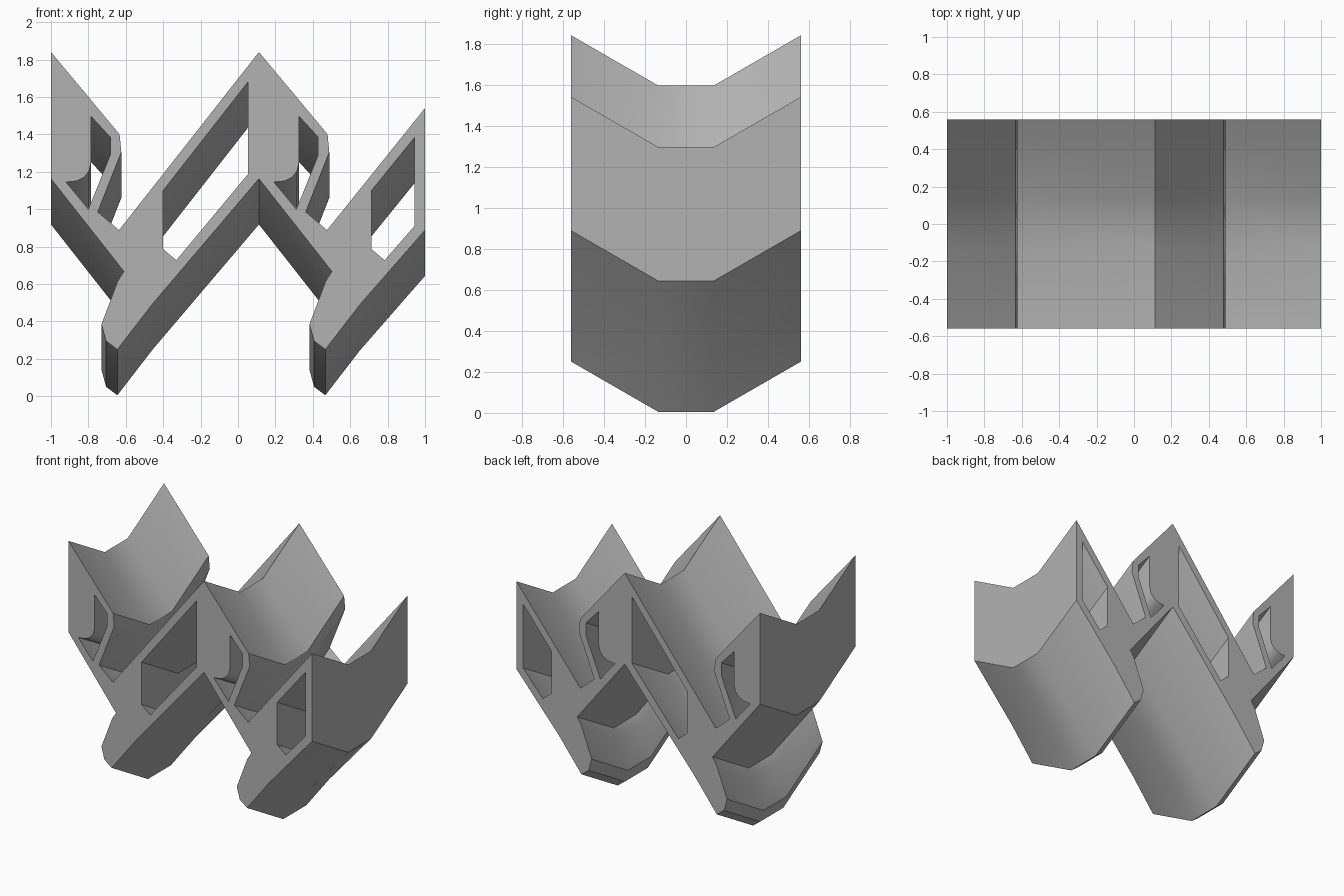
import bpy, bmesh, math
from mathutils import Vector

cube = bpy.data.objects.get("Cube")
if cube:
    bpy.data.objects.remove(cube, do_unlink=True)

PITCH = 1.112      # distance between repeated units
HALF_DEPTH = 0.56
FLAT = 0.135       # half width of the flat middle
DROP = 0.245       # how far the middle hangs below the ends

grey = bpy.data.materials.new("plain grey")
grey.use_nodes = True
colour = (0.45, 0.45, 0.45, 1)
grey.diffuse_color = colour
grey.node_tree.nodes["Principled BSDF"].inputs["Base Color"].default_value = colour


def shifted(points):
    return [(x + PITCH, z) for x, z in points]


# Upper edge: peak, lip, slot and foot of the long slope
upper = [(-1, 1.84), (-0.633, 1.40), (-0.624, 1.305), (-0.75, 0.985), (-0.636, 0.888)]
# Lower edge: shoulder, neck and rounded toe
lower = [(-1, 1.163), (-0.61, 0.667), (-0.643, 0.615), (-0.73, 0.385),
         (-0.705, 0.295), (-0.645, 0.25), (-0.46, 0.49)]
outline = (upper + shifted(upper) + [(1, 1.54), (1, 0.888)]
           + shifted(lower)[::-1] + lower[::-1])

# Hooked window behind the lip
hook = [(-0.786, 1.497), (-0.683, 1.385), (-0.683, 1.29), (-0.80, 1.0), (-0.92, 1.145),
        (-0.866, 1.15), (-0.823, 1.17), (-0.797, 1.203), (-0.786, 1.25)]


# Slanted window under the long slope, cut short in the last unit
def slanted_window(left, top_right, bottom_right):
    return [(left, 1.10), top_right, bottom_right, (left + 0.07, 0.727), (left, 0.786)]


windows = [hook, shifted(hook),
           slanted_window(-0.4, (0.053, 1.68), (0.053, 1.187)),
           slanted_window(0.714, (0.945, 1.385), (0.945, 0.912))]

bm = bmesh.new()


# Edge loops of the front end
def add_loop(points):
    verts = [bm.verts.new((x, -HALF_DEPTH, z)) for x, z in points]
    return [bm.edges.new((v, verts[(i + 1) % len(verts)])) for i, v in enumerate(verts)]


front = [e for loop in [outline] + windows for e in add_loop(loop)]

# Sweep along the bent path: down, level, up
slope = HALF_DEPTH - FLAT
edges = front
for step in ((0, slope, -DROP), (0, 2 * FLAT, 0), (0, slope, DROP)):
    geom = bmesh.ops.extrude_edge_only(bm, edges=edges)["geom"]
    bmesh.ops.translate(bm, vec=Vector(step),
                        verts=[g for g in geom if isinstance(g, bmesh.types.BMVert)])
    edges = [g for g in geom if isinstance(g, bmesh.types.BMEdge)
             and abs(g.verts[0].co.y - g.verts[1].co.y) < 1e-5]

# End caps with window openings
for cap, facing in ((front, -1), (edges, 1)):
    bmesh.ops.triangle_fill(bm, use_beauty=True, edges=cap, normal=(0, facing, 0))
bmesh.ops.recalc_face_normals(bm, faces=bm.faces[:])

mesh = bpy.data.meshes.new("bent_profile")
bm.to_mesh(mesh)
bm.free()
mesh.materials.append(grey)
profile = bpy.data.objects.new("bent_profile", mesh)
bpy.context.collection.objects.link(profile)
bpy.context.view_layer.objects.active = profile
profile.select_set(True)
bpy.ops.object.shade_smooth_by_angle(angle=math.radians(30))
